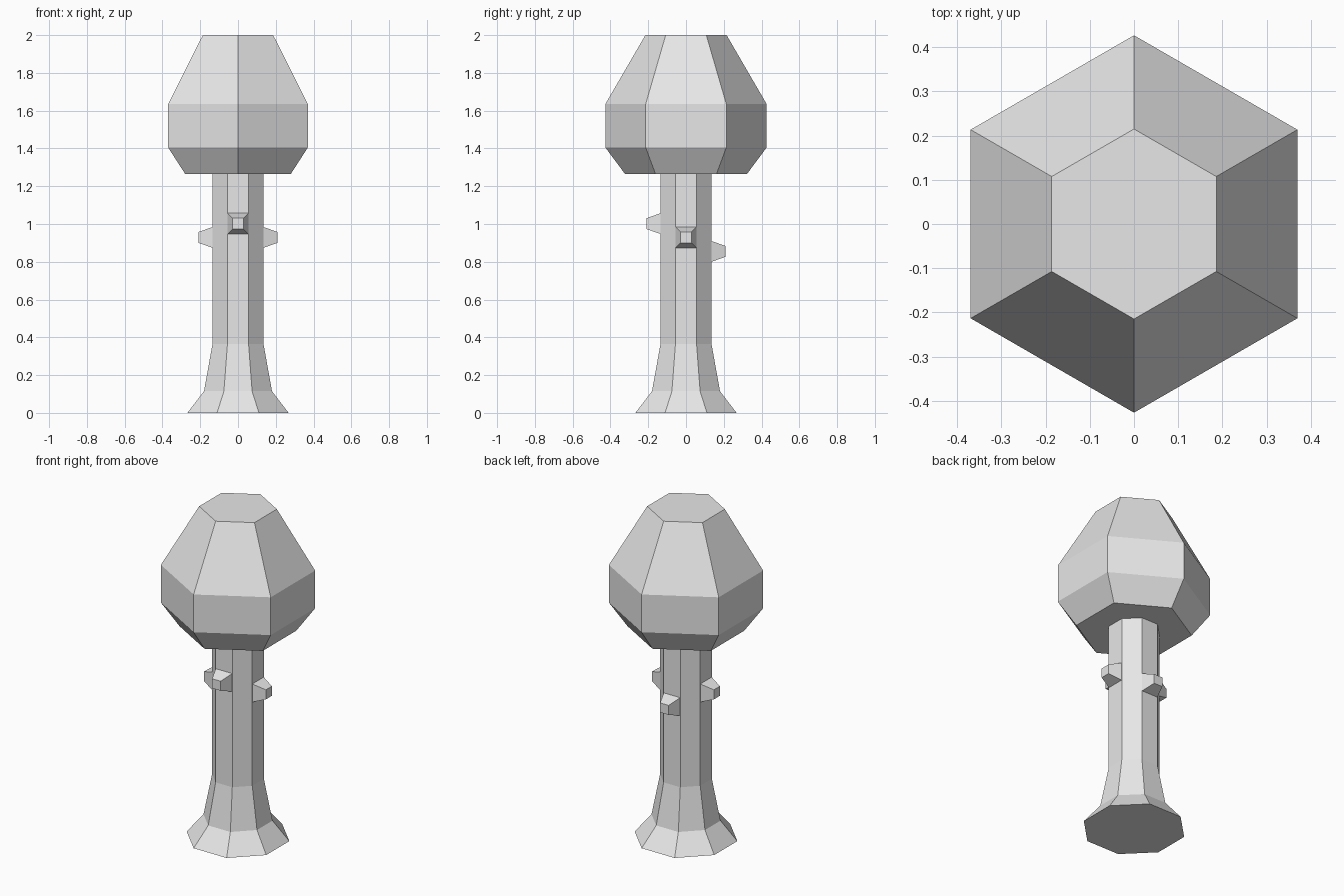
import bpy
import bmesh
from math import cos, sin, pi, radians
from mathutils import Matrix

default = bpy.data.objects.get("Cube")
if default:
    bpy.data.objects.remove(default, do_unlink=True)

grey = bpy.data.materials.new("light grey")
grey.use_nodes = True
grey.diffuse_color = (0.8, 0.8, 0.8, 1)
grey.node_tree.nodes["Principled BSDF"].inputs["Base Color"].default_value = (0.8, 0.8, 0.8, 1)


def loft(name, rings):
    """Capped flat-shaded solid through rings of equal point count."""
    bm = bmesh.new()
    loops = [[bm.verts.new(p) for p in ring] for ring in rings]
    count = len(loops[0])
    for low, high in zip(loops, loops[1:]):
        for i in range(count):
            j = (i + 1) % count
            bm.faces.new((low[i], low[j], high[j], high[i]))
    bm.faces.new(loops[0][::-1])
    bm.faces.new(loops[-1])
    bmesh.ops.recalc_face_normals(bm, faces=bm.faces)
    mesh = bpy.data.meshes.new(name)
    bm.to_mesh(mesh)
    bm.free()
    mesh.materials.append(grey)
    obj = bpy.data.objects.new(name, mesh)
    bpy.context.collection.objects.link(obj)
    return obj


def polygon(sides, radius, z, turn):
    angles = [turn + 2 * pi * i / sides for i in range(sides)]
    return [(radius * cos(a), radius * sin(a), z) for a in angles]


# Octagonal trunk with flared foot; profile is (flat-to-centre distance, height)
trunk_profile = [(0.268, 0), (0.18, 0.115), (0.135, 0.365), (0.135, 1.27)]
loft("trunk", [polygon(8, r / cos(pi / 8), z, pi / 8) for r, z in trunk_profile])

# Hexagonal faceted crown with corners to front and back
crown_profile = [(0.323, 1.265), (0.427, 1.405), (0.427, 1.635), (0.215, 2.0)]
loft("crown", [polygon(6, r, z, pi / 6) for r, z in crown_profile])


# Tapered branch stubs, one on each main side of the trunk
def square(x, half):
    return [(x, -half, -half), (x, half, -half), (x, half, half), (x, -half, half)]


stubs = [("left", 0, 0.929), ("back", 90, 0.855), ("right", 180, 0.929), ("front", 270, 1.002)]
for side, angle, height in stubs:
    stub = loft(side + "_branch_stub", [square(0.125, 0.055), square(0.135, 0.055), square(0.208, 0.029)])
    stub.data.transform(Matrix.Translation((0, 0, height)) @ Matrix.Rotation(radians(angle), 4, "Z"))
